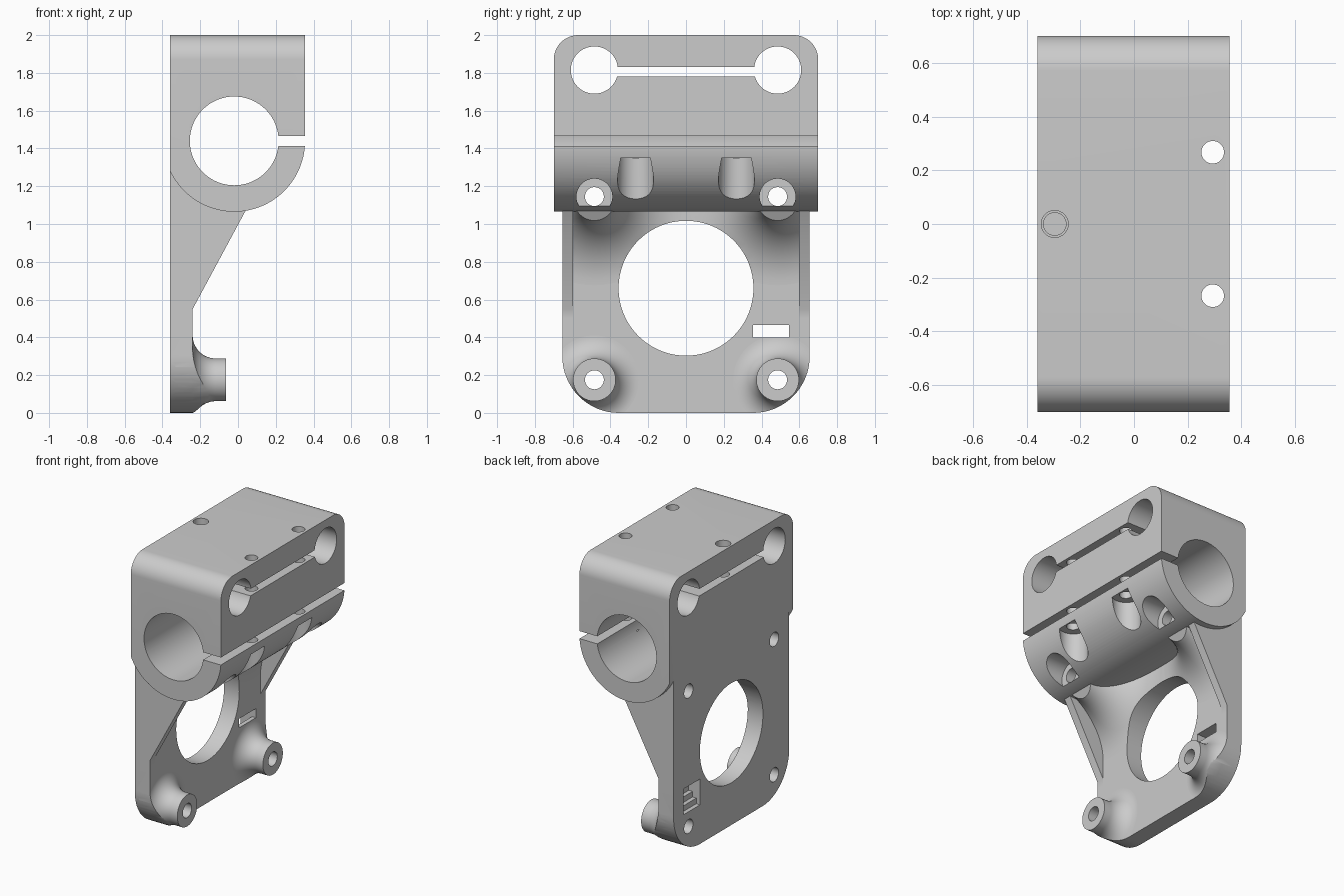
import bpy
import bmesh
from math import sin, cos, pi, acos
from mathutils import Vector

if "Cube" in bpy.data.objects:
    bpy.data.objects.remove(bpy.data.objects["Cube"])

BACK, PLATE_X, FRONT = -0.36, -0.24, 0.355
BORE_X, BORE_Z, CLAMP_R = -0.02, 1.44, 0.375
SCREW_Y, LOW_Z, HIGH_Z = 0.485, 0.175, 1.145
SEAT_X = 0.125


def finish(bm, name):
    bmesh.ops.remove_doubles(bm, verts=bm.verts, dist=1e-5)
    bmesh.ops.recalc_face_normals(bm, faces=bm.faces)
    mesh = bpy.data.meshes.new(name)
    bm.to_mesh(mesh)
    bm.free()
    obj = bpy.data.objects.new(name, mesh)
    bpy.context.collection.objects.link(obj)
    return obj


def prism(name, pts, axis, a, b):
    """Extrude a 2D outline from a to b along an axis."""
    place = {"x": lambda p, t: (t, p[0], p[1]),
             "y": lambda p, t: (p[0], t, p[1]),
             "z": lambda p, t: (p[0], p[1], t)}[axis]
    bm = bmesh.new()
    face = bm.faces.new([bm.verts.new(place(p, a)) for p in pts])
    new = bmesh.ops.extrude_face_region(bm, geom=[face])["geom"]
    shift = Vector(place((0, 0), b - a))
    bmesh.ops.translate(bm, vec=shift, verts=[v for v in new if isinstance(v, bmesh.types.BMVert)])
    return finish(bm, name)


def arc(cx, cy, r, start, end, n):
    return [(cx + r * cos(start + (end - start) * i / n),
             cy + r * sin(start + (end - start) * i / n)) for i in range(n + 1)]


def rod(name, center, r, axis, a, b, n=64):
    return prism(name, arc(*center, r, 0, 2 * pi * (n - 1) / n, n - 1), axis, a, b)


def box(name, x, y, z):
    return prism(name, [(x[0], z[0]), (x[1], z[0]), (x[1], z[1]), (x[0], z[1])], "y", *y)


def rounded(half, z0, z1, low, high):
    """Outline with rounded lower and upper corners."""
    pts = []
    for sx, sz, r, start in ((1, 1, high, 0), (-1, 1, high, pi / 2),
                             (-1, -1, low, pi), (1, -1, low, 1.5 * pi)):
        cz = z1 - r if sz > 0 else z0 + r
        corner = arc(sx * (half - r), cz, r, start, start + pi / 2, 16)
        pts += corner if r else corner[:1]
    return pts


def flared_boss(name, y, z, r, flare, tip):
    """Boss along x whose foot sweeps out into the plate."""
    curve = arc(PLATE_X + flare, r + flare, flare, pi, 1.5 * pi, 16)
    profile = [(BACK + 0.03, 0), (BACK + 0.03, r + flare)] + curve + [(tip, r), (tip, 0)]
    bm = bmesh.new()
    verts = [bm.verts.new((x, y + d, z)) for x, d in profile]
    edges = [bm.edges.new(pair) for pair in zip(verts, verts[1:])]
    bmesh.ops.spin(bm, geom=verts + edges, cent=(0, y, z), axis=(1, 0, 0),
                   angle=2 * pi, steps=64, use_duplicate=False)
    return finish(bm, name)


def combine(target, tool, operation):
    tool.hide_render = True
    mod = target.modifiers.new("Boolean", "BOOLEAN")
    mod.operation, mod.solver, mod.object = operation, "EXACT", tool
    bpy.context.view_layer.objects.active = target
    bpy.ops.object.modifier_apply(modifier=mod.name)
    bpy.data.objects.remove(tool)


# Clamp block: flat top, round underside, rounded top corners
profile = [(BACK, 2), (FRONT, 2)] + arc(BORE_X, BORE_Z, CLAMP_R, 0, acos((BORE_X - BACK) / CLAMP_R) - pi, 48)
bracket = prism("motor_bracket", profile, "y", -0.7, 0.7)
combine(bracket, prism("block_outline", rounded(0.7, 0.5, 2, 0, 0.13), "x", -1, 1), "INTERSECT")

# Motor plate and side ribs
combine(bracket, prism("plate", rounded(0.655, 0, 1.4, 0.3, 0), "x", BACK, PLATE_X), "UNION")
wedge = [(BACK, 0.5), (PLATE_X, 0.5), (PLATE_X, 0.55), (0.04, 1.07), (0.04, 1.15), (BACK, 1.3)]
for s in (-1, 1):
    combine(bracket, prism("side_rib", wedge, "y", *sorted((s * 0.598, s * 0.655))), "UNION")

# Flared screw bosses, trimmed to the plate outline and the rib slope
for s in (-1, 1):
    low = flared_boss("lower_boss", s * SCREW_Y, LOW_Z, 0.113, 0.122, -0.063)
    combine(low, prism("trim", rounded(0.655, 0, 1.4, 0.3, 0), "x", -1, 1), "INTERSECT")
    combine(bracket, low, "UNION")
    high = flared_boss("upper_boss", s * SCREW_Y, HIGH_Z, 0.11, 0.36, SEAT_X)
    combine(high, prism("trim", wedge, "y", -0.655, 0.655), "INTERSECT")
    combine(bracket, high, "UNION")

# Main bore, motor opening and clamp slits
cutters = [
    rod("bore", (BORE_X, BORE_Z), 0.235, "y", -1, 1, 96),
    box("bore_slit", (0.1, 1), (-1, 1), (1.412, 1.466)),
    rod("motor_opening", (0, 0.66), 0.357, "x", -1, 1, 96),
    box("rod_slit", (-1, 1), (-SCREW_Y, SCREW_Y), (1.78, 1.83)),
    rod("nut_hole", (-0.295, 0), 0.05, "z", 1.8, 2.1),
    rod("nut_hole_end", (-0.295, 0), 0.042, "z", 1.5, 1.81),
]
# Rod holes, motor screws and clamp screws on both sides
for s in (-1, 1):
    y = s * SCREW_Y
    cutters += [
        rod("rod_hole", (y, 1.815), 0.125, "x", -1, 1),
        rod("low_screw", (y, LOW_Z), 0.05, "x", -1, 1),
        rod("high_screw", (y, HIGH_Z), 0.05, "x", -1, 1),
        rod("screw_seat", (y, HIGH_Z), 0.095, "x", SEAT_X, 1),
        rod("clamp_screw", (0.293, s * 0.267), 0.042, "z", 0.9, 2.1),
        rod("clamp_pocket", (0.29, s * 0.267), 0.095, "z", 0.9, 1.35),
    ]
# Stepped cable slot, opening wider at the back
for depth, z in ((1, 0.4), (-0.27, 0.36), (-0.3, 0.32), (-0.33, 0.28)):
    cutters.append(box("cable_slot", (-1, depth), (0.355, 0.545), (z, 0.465)))
for cutter in cutters:
    combine(bracket, cutter, "DIFFERENCE")

# Single grey plastic
grey = bpy.data.materials.new("grey_plastic")
grey.use_nodes = True
colour = (0.6, 0.6, 0.6, 1)
grey.diffuse_color = colour
grey.node_tree.nodes["Principled BSDF"].inputs["Base Color"].default_value = colour
bracket.data.materials.clear()
bracket.data.materials.append(grey)
bpy.ops.object.select_all(action="DESELECT")
bracket.select_set(True)
bpy.context.view_layer.objects.active = bracket
bpy.ops.object.shade_smooth_by_angle(angle=0.5)
